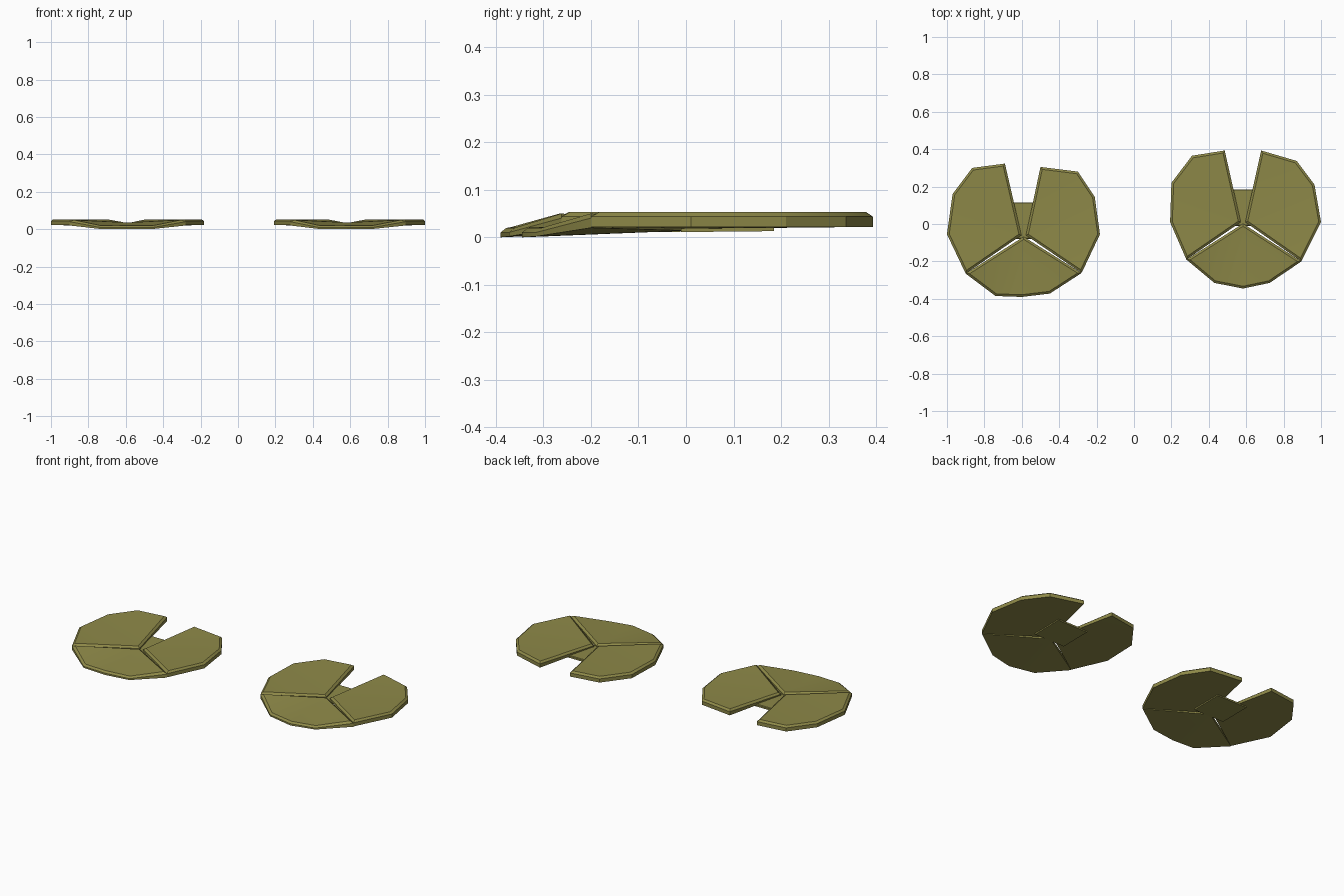
import bpy, bmesh
from mathutils import Vector

if "Cube" in bpy.data.objects:
    bpy.data.objects.remove(bpy.data.objects["Cube"])

mat = bpy.data.materials.new("olive green")
mat.diffuse_color = (0.27, 0.25, 0.065, 1)
mat.use_nodes = True
mat.node_tree.nodes["Principled BSDF"].inputs["Base Color"].default_value = mat.diffuse_color


def finish(name, bm):
    bmesh.ops.recalc_face_normals(bm, faces=bm.faces)
    me = bpy.data.meshes.new(name)
    bm.to_mesh(me)
    bm.free()
    ob = bpy.data.objects.new(name, me)
    bpy.context.collection.objects.link(ob)
    me.materials.append(mat)
    bpy.ops.object.select_all(action='DESELECT')
    bpy.context.view_layer.objects.active = ob
    ob.select_set(True)
    bpy.ops.object.shade_smooth_by_angle(angle=0.4)


def inset(pts, d):
    """Mitred inward offset of a convex outline."""
    n = len(pts)
    mid = sum((Vector(p[:2]) for p in pts), Vector((0, 0))) / n
    out = []
    for i in range(n):
        p = Vector(pts[i][:2])
        norms = []
        for a, b in ((i - 1, i), (i, (i + 1) % n)):
            e = Vector(pts[b][:2]) - Vector(pts[a][:2])
            m = Vector((-e.y, e.x)).normalized()
            norms.append(m if m.dot(mid - p) > 0 else -m)
        s = norms[0] + norms[1]
        out.append(p + s * min(d * 2 / s.length_squared, 3 * d / s.length))
    return out


def slab(name, pts, bev=0.012):
    """Wedge with chamfered top edge; pts are x, y, bottom z, top z, starting at the hub."""
    bm = bmesh.new()
    n = len(pts)
    ins = inset(pts, bev)
    low = [bm.verts.new((x, y, b)) for x, y, b, t in pts]
    side = [bm.verts.new((x, y, t - bev * 0.8)) for x, y, b, t in pts]
    top = [bm.verts.new((q.x, q.y, p[3])) for p, q in zip(pts, ins)]
    for r, s in ((low, side), (side, top)):
        for i in range(n):
            j = (i + 1) % n
            bm.faces.new((r[i], r[j], s[j], s[i]))
    for r in (low, top):
        for i in range(1, n - 1):
            bm.faces.new((r[0], r[i], r[i + 1]))
    finish(name, bm)


# Per pad: hub, right rim, left rim (from notch to seam), front rim (left to right)
pads = [
    ("left", (-0.59, -0.06),
     [(-0.50, 0.305), (-0.30, 0.28), (-0.21, 0.145), (-0.182, -0.055), (-0.28, -0.262)],
     [(-0.69, 0.323), (-0.865, 0.30), (-0.97, 0.16), (-1.0, -0.055), (-0.90, -0.265)],
     [(-0.74, -0.385), (-0.60, -0.39), (-0.45, -0.372)]),
    ("right", (0.583, 0.01),
     [(0.68, 0.393), (0.87, 0.337), (0.965, 0.21), (1.0, 0.01), (0.895, -0.20)],
     [(0.485, 0.393), (0.31, 0.365), (0.20, 0.22), (0.193, 0.01), (0.28, -0.19)],
     [(0.43, -0.315), (0.583, -0.345), (0.725, -0.315)]),
]

for side, (hx, hy), right, left, front in pads:
    # Two raised rear wedges either side of the notch
    for label, rim, s in (("right", right, 1), ("left", left, -1)):
        pts = [(hx + s * 0.012, hy, 0.018, 0.038)]
        pts += [(x, y, 0.022, 0.053) for x, y in rim]
        slab(f"{side}_pad_{label}_wedge", pts)
    # Front wedge sloping down to the ground
    pts = [(hx, hy - 0.008, 0.014, 0.036), (*left[-1], 0.02, 0.05)]
    pts += [(x, y, 0.0 if i == 1 else 0.002, 0.02) for i, (x, y) in enumerate(front)]
    pts += [(*right[-1], 0.02, 0.05)]
    slab(f"{side}_pad_front_wedge", pts)
    # Small plate under the hub, seen through the notch
    y0, y1 = hy - 0.02, hy + 0.175
    slab(f"{side}_pad_under_plate",
         [(hx - 0.10, y0, 0.011, 0.022), (hx + 0.10, y0, 0.011, 0.022),
          (hx + 0.10, y1, 0.013, 0.026), (hx - 0.10, y1, 0.013, 0.026)], 0.004)
